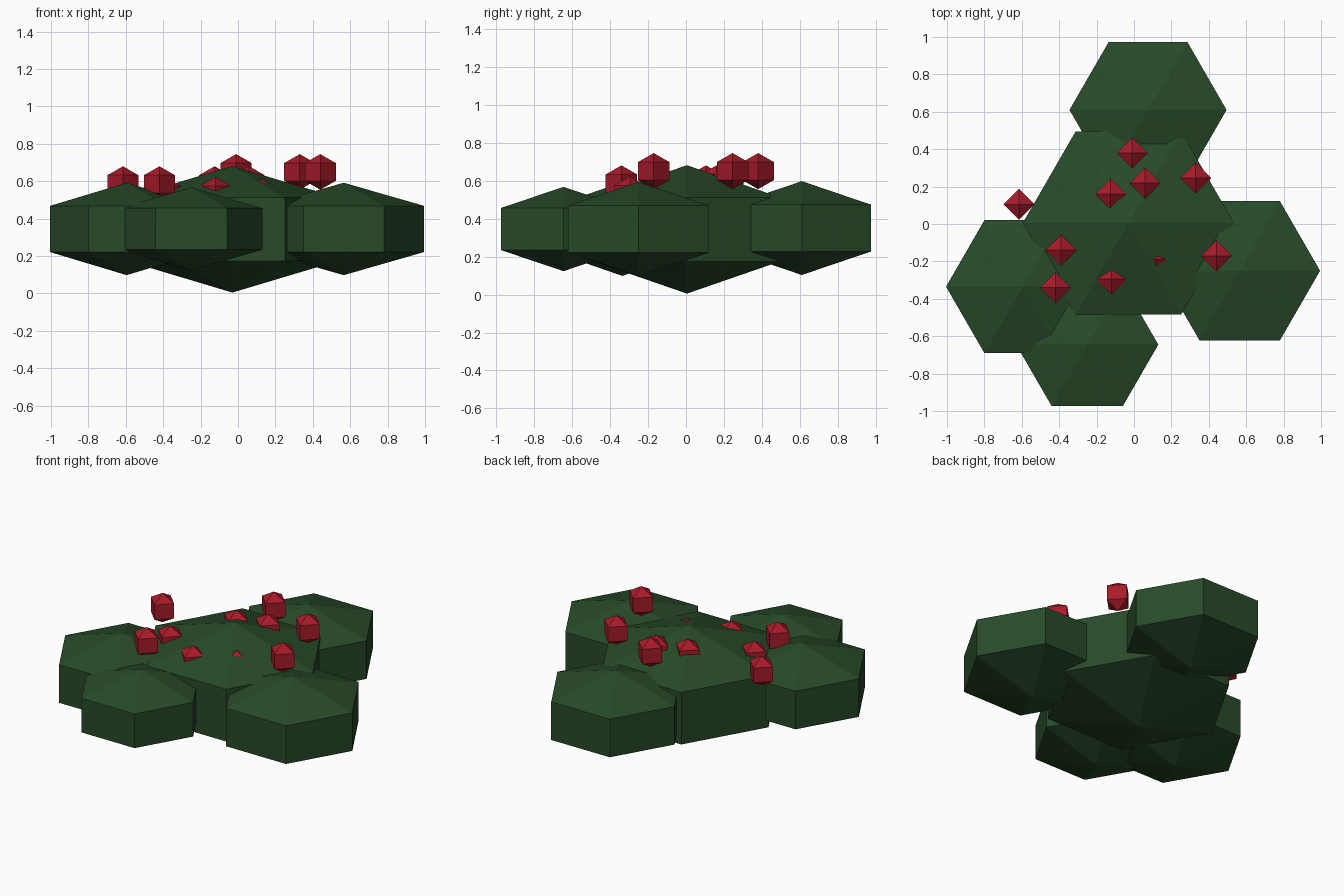
import bpy, math

if "Cube" in bpy.data.objects:
    bpy.data.objects.remove(bpy.data.objects["Cube"])


def material(name, rgb):
    m = bpy.data.materials.new(name)
    m.diffuse_color = (*rgb, 1)
    m.use_nodes = True
    m.node_tree.nodes["Principled BSDF"].inputs["Base Color"].default_value = m.diffuse_color
    return m


leaf = material("leaf green", (0.021, 0.069, 0.022))
berry_red = material("berry red", (0.39, 0.011, 0.022))
RING = math.sin(math.radians(60))  # ring radius of a three-ring sphere


def blob(name, sides, x, y, z, radius, half_height, mat, turn=0):
    """Low-poly sphere: two rings and two poles, turned about z."""
    bpy.ops.mesh.primitive_uv_sphere_add(segments=sides, ring_count=3, radius=1,
                                         location=(x, y, z),
                                         rotation=(0, 0, math.radians(turn)))
    o = bpy.context.object
    o.name = name
    o.scale = (radius / RING, radius / RING, half_height)
    bpy.ops.object.transform_apply(location=False, rotation=True, scale=True)
    o.data.materials.append(mat)
    return o


# foliage clumps, a corner along x: x, y, z, ring radius, half height
for name, *dims in [
    ("centre_foliage", -0.03, 0.005, 0.343, 0.565, 0.338),
    ("back_foliage", 0.075, 0.61, 0.35, 0.42, 0.247),
    ("right_foliage", 0.565, -0.25, 0.345, 0.43, 0.247),
    ("left_foliage", -0.595, -0.335, 0.345, 0.41, 0.247),
    ("front_foliage", -0.25, -0.645, 0.345, 0.38, 0.222),
]:
    blob(name, 6, *dims, leaf, turn=30)

# berries scattered over the top
for i, (x, y, z) in enumerate([
    (-0.01, 0.38, 0.65), (0.33, 0.245, 0.65), (0.44, -0.17, 0.65),
    (-0.615, 0.105, 0.585), (-0.42, -0.34, 0.585), (-0.125, 0.16, 0.585),
    (0.06, 0.22, 0.585), (-0.39, -0.14, 0.528), (-0.12, -0.295, 0.528),
    (0.12, -0.19, 0.522),
]):
    blob(f"berry_{i + 1}", 4, x, y, z, 0.083, 0.095, berry_red)
